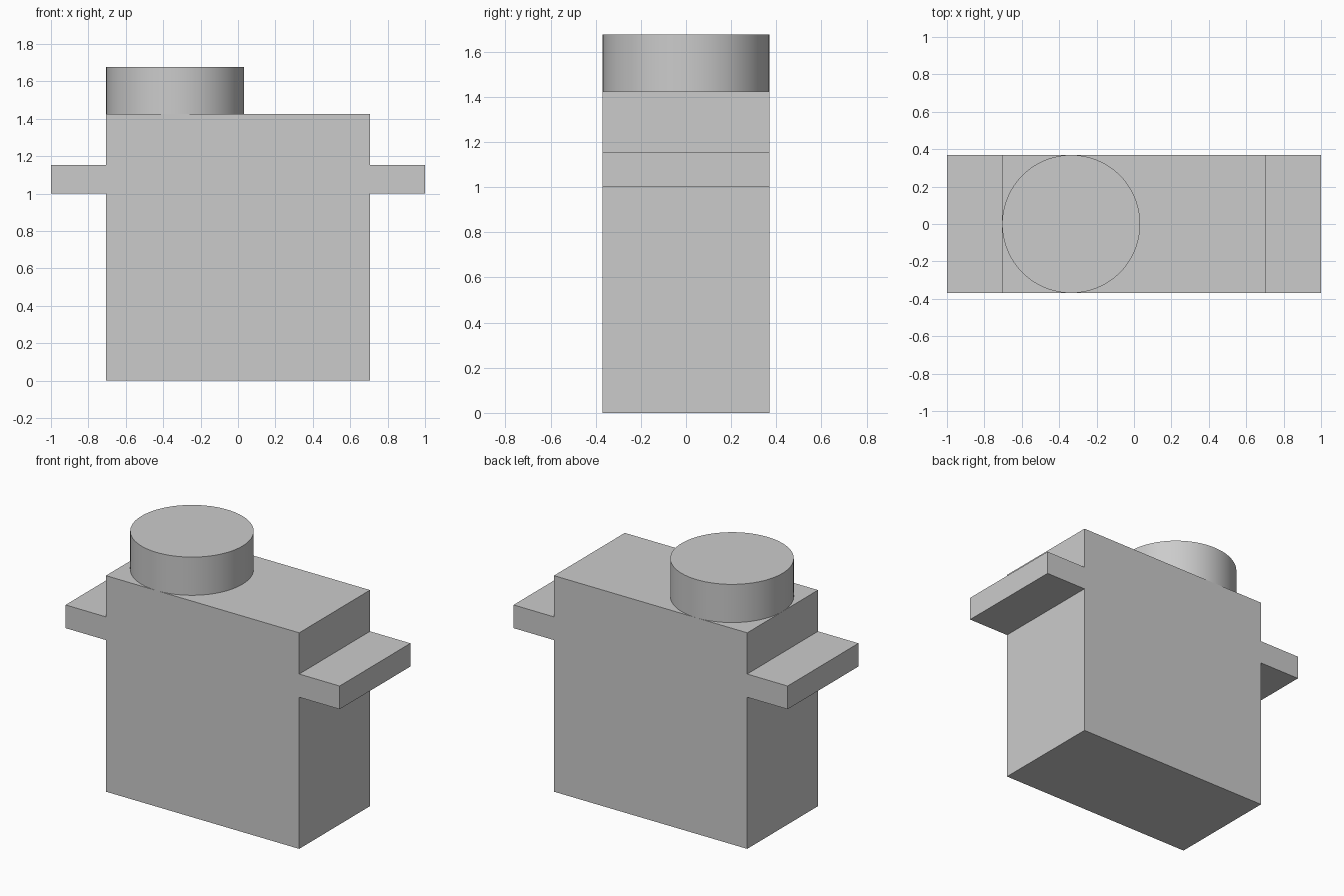
import bpy
import bmesh
import math

cube = bpy.data.objects.get("Cube")
if cube:
    bpy.data.objects.remove(cube, do_unlink=True)

HALF_DEPTH = 0.369
BODY_HALF, BODY_TOP = 0.705, 1.425
ARM_LOW, ARM_HIGH = 1.0, 1.153
KNOB_TOP = 1.677

# Single plain grey
grey = bpy.data.materials.new("plain_grey")
grey.use_nodes = True
colour = (0.6, 0.6, 0.6, 1)
grey.diffuse_color = colour
grey.node_tree.nodes["Principled BSDF"].inputs["Base Color"].default_value = colour

# Body with two side arms: mirrored outline extruded front to back
right_half = [(BODY_HALF, 0), (BODY_HALF, ARM_LOW), (1, ARM_LOW),
              (1, ARM_HIGH), (BODY_HALF, ARM_HIGH), (BODY_HALF, BODY_TOP)]
outline = right_half + [(-x, z) for x, z in reversed(right_half)]

bm = bmesh.new()
front = bm.faces.new([bm.verts.new((x, -HALF_DEPTH, z)) for x, z in outline])
extruded = bmesh.ops.extrude_face_region(bm, geom=[front], use_keep_orig=True)
back_verts = [g for g in extruded["geom"] if isinstance(g, bmesh.types.BMVert)]
bmesh.ops.translate(bm, verts=back_verts, vec=(0, 2 * HALF_DEPTH, 0))
bmesh.ops.recalc_face_normals(bm, faces=bm.faces)
mesh = bpy.data.meshes.new("body_with_arms")
bm.to_mesh(mesh)
bm.free()
body = bpy.data.objects.new("body_with_arms", mesh)
bpy.context.collection.objects.link(body)
mesh.materials.append(grey)

# Round knob on top, flush with the body's right edge
height = KNOB_TOP - BODY_TOP
bpy.ops.mesh.primitive_cylinder_add(
    vertices=96, radius=HALF_DEPTH, depth=height,
    location=(HALF_DEPTH - BODY_HALF, 0, BODY_TOP + height / 2))
knob = bpy.context.object
knob.name = "top_knob"
knob.data.materials.append(grey)
bpy.ops.object.shade_smooth_by_angle(angle=math.radians(30))
